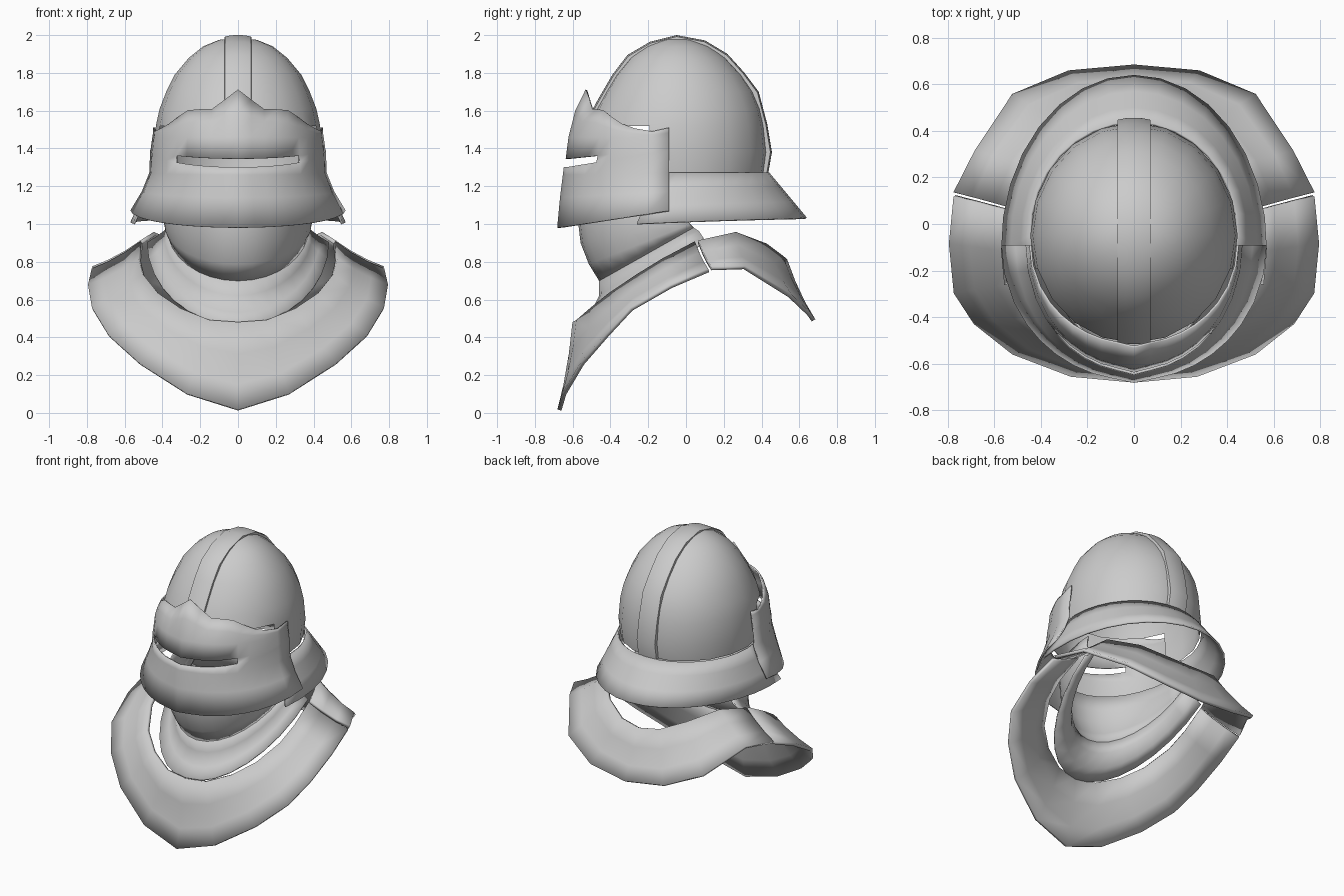
import bpy, math
from math import sin, cos, radians

if "Cube" in bpy.data.objects:
    bpy.data.objects.remove(bpy.data.objects["Cube"])

steel = bpy.data.materials.new("steel_grey")
steel.diffuse_color = (0.6, 0.6, 0.6, 1)
steel.use_nodes = True
steel.node_tree.nodes["Principled BSDF"].inputs["Base Color"].default_value = steel.diffuse_color


def mirrored(half):
    """Half row running from the centre line (x = 0) to the right -> full row."""
    return [(-x, y, z) for x, y, z in half[:0:-1]] + list(half)


def loft(name, rows, closed=False, skip=None, thick=0.0, angle=40):
    """Skin between rows of equal length; skip(row, column) leaves a hole."""
    n = len(rows[0])
    verts = [p for r in rows for p in r]
    faces = []
    for i in range(len(rows) - 1):
        for j in range(n if closed else n - 1):
            if skip and skip(i, j):
                continue
            k = (j + 1) % n
            faces.append((i * n + j, i * n + k, (i + 1) * n + k, (i + 1) * n + j))
    me = bpy.data.meshes.new(name)
    me.from_pydata(verts, [], faces)
    me.materials.append(steel)
    ob = bpy.data.objects.new(name, me)
    bpy.context.collection.objects.link(ob)
    bpy.ops.object.select_all(action='DESELECT')
    ob.select_set(True)
    bpy.context.view_layer.objects.active = ob
    bpy.ops.object.mode_set(mode='EDIT')
    bpy.ops.mesh.select_all(action='SELECT')
    bpy.ops.mesh.remove_doubles(threshold=0.0005)
    bpy.ops.mesh.normals_make_consistent(inside=False)
    bpy.ops.object.mode_set(mode='OBJECT')
    bpy.ops.object.shade_smooth_by_angle(angle=radians(angle))
    if thick:
        m = ob.modifiers.new("thickness", 'SOLIDIFY')
        m.thickness = thick
        m.offset = 0
    return ob


def lerp(a, b, t):
    return tuple(p + (q - p) * t for p, q in zip(a, b))


# Skull: rings of (z, half width, back y, front y), open at the face
CY, SEG = -0.05, 20
skull_rings = [(1.27, .435, .42, -.5), (1.38, .445, .435, -.52), (1.52, .435, .42, -.51),
               (1.61, .415, .4, -.48), (1.7, .38, .362, -.43), (1.79, .335, .3, -.375),
               (1.88, .26, .215, -.3), (1.94, .185, .13, -.215), (1.975, .1, .04, -.13),
               (1.985, 0, CY, CY)]
rows = []
for z, rx, yb, yf in skull_rings:
    row = []
    for s in range(SEG):
        a = 2 * math.pi * s / SEG
        ry = (yb - CY) if cos(a) > 0 else (CY - yf)
        row.append((rx * sin(a), CY + ry * cos(a), z))
    rows.append(row)
loft("skull", rows, True, lambda i, j: i < 2 and 6 <= j <= 13)

# Raised comb over the skull
path = [(-.515, 1.57), (-.46, 1.67), (-.39, 1.79), (-.31, 1.895), (-.19, 1.965), (-.05, 2.0),
        (.1, 1.972), (.22, 1.9), (.31, 1.8), (.385, 1.7), (.43, 1.53), (.455, 1.38), (.435, 1.265)]
section = [(-.072, .05), (-.07, .008), (-.035, .001), (0, 0), (.035, .001), (.07, .008), (.072, .05)]
rows = []
for y, z in path:
    dy, dz = -.03 - y, 1.4 - z
    d = math.hypot(dy, dz)
    rows.append([(x, y + dy / d * h, z + dz / d * h) for x, h in section])
loft("comb", rows)

# Flared neck guard round the back, from the centre back to both sides
rows = []
for t in (0, .3, .65, 1):
    half = []
    for k in range(10):
        a = radians(k * 11.4)
        top = (.445 * sin(a), -.04 + .475 * cos(a), 1.27)
        low = (.565 * sin(a), -.1 + .735 * cos(a), 1.03 - .03 * (k / 9) ** 2)
        half.append(lerp(top, low, t))
    rows.append(mirrored(half))
loft("neck_guard", rows, thick=.012)

# Visor: columns run from the nose to the pivot, top edge stepped to a point
angles = [0, 9, 18, 27, 36, 45, 54, 65, 78, 90]
top_z = [1.71, 1.655, 1.605, 1.605, 1.6, 1.565, 1.53, 1.505, 1.49, 1.51]


def visor_row(zf, zs, rx, ry, t=None):
    half = []
    for a, tz in zip(angles, top_z):
        r = radians(a)
        z = zf + (zs - zf) * (1 - cos(r))
        if t is not None:
            z = z + (tz - z) * t
        nose = .012 if a == 0 else 0
        half.append((rx * sin(r), -.09 - ry * cos(r) - nose, z))
    return mirrored(half)


rows = [visor_row(.98, 1.07, .565, .575), visor_row(1.14, 1.17, .505, .56),
        visor_row(1.26, 1.27, .465, .545), visor_row(1.3, 1.39, .46, .54),
        visor_row(1.345, 1.4, .457, .53), visor_row(1.46, 1.45, .45, .515),
        visor_row(1.46, 1.45, .445, .48, .55), visor_row(1.46, 1.45, .445, .425, 1)]
mid = len(angles) - 1
loft("visor", rows, skip=lambda i, j: i == 3 and mid - 5 <= j < mid + 5, thick=.01)


# Chin bowl and throat collar: (front y, front z, side x, side y, side z)
def swept(fy, fz, sx, sy, sz):
    half = []
    for k in range(9):
        a = math.pi / 2 * k / 8
        c = 1 - cos(a)
        half.append((sx * sin(a), fy + (sy - fy) * c, fz + (sz - fz) * c))
    return mirrored(half)


chin = [(-.565, 1.1, .38, 0, 1.12), (-.565, 1.0, .39, 0, 1.06), (-.553, .9, .39, .01, 1.02),
        (-.51, .79, .385, .02, 1.0), (-.455, .7, .37, .04, .98)]
collar = [chin[-1], (-.455, .62, .39, .07, .96), (-.5, .53, .43, .09, .93), (-.58, .47, .48, .09, .9)]
loft("chin_bowl", [swept(*r) for r in chin], thick=.01)
loft("throat_collar", [swept(*r) for r in collar], thick=.01)


# Shoulder plates: inner and outer edges joined by a slightly hollow surface
def plate(name, inner, outer):
    rows = []
    for t in (0, .35, .7, 1):
        dip = .06 * t * (1 - t)
        half = [lerp(a, b, t) for a, b in zip(inner, outer)]
        rows.append(mirrored([(x * (1 - dip), y * (1 - dip), z - dip * .5) for x, y, z in half]))
    loft(name, rows, thick=.022)


plate("breast_plate",
      [(0, -.59, .48), (.15, -.57, .49), (.3, -.5, .55), (.42, -.4, .63), (.5, -.25, .73),
       (.52, -.12, .81), (.51, .05, .9)],
      [(0, -.67, .015), (.27, -.645, .1), (.52, -.55, .26), (.685, -.42, .41), (.77, -.29, .55),
       (.79, -.08, .67), (.77, .12, .755)])
plate("back_plate",
      [(0, .525, .81), (.15, .5, .83), (.3, .42, .89), (.44, .26, .95), (.51, .065, .905)],
      [(0, .675, .49), (.28, .65, .525), (.52, .55, .62), (.68, .31, .77), (.77, .135, .765)])
